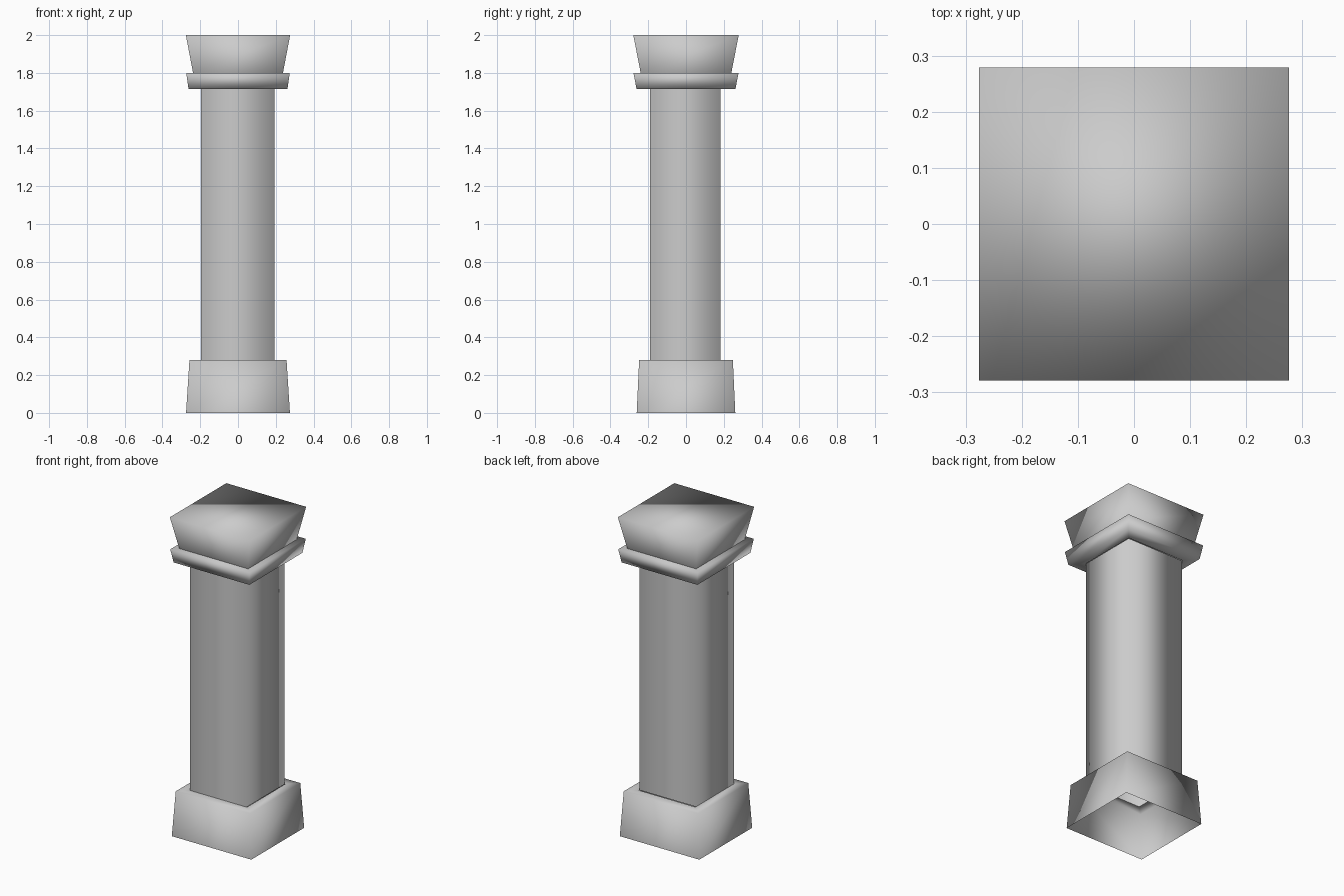
import bpy
import bmesh

cube = bpy.data.objects.get("Cube")
if cube:
    bpy.data.objects.remove(cube, do_unlink=True)

stone = bpy.data.materials.new("grey stone")
stone.use_nodes = True
stone.diffuse_color = (0.6, 0.6, 0.6, 1)
stone.node_tree.nodes["Principled BSDF"].inputs["Base Color"].default_value = (0.6, 0.6, 0.6, 1)


def square_part(name, rings, closed_top=False, centre=(0, 0)):
    """Skin square rings of (half x, half y, z) into one smooth part."""
    bm = bmesh.new()
    loops = []
    for hx, hy, z in rings:
        loops.append([bm.verts.new((centre[0] + sx * hx, centre[1] + sy * hy, z))
                      for sx, sy in ((-1, -1), (1, -1), (1, 1), (-1, 1))])
    for low, high in zip(loops, loops[1:]):
        for i in range(4):
            j = (i + 1) % 4
            bm.faces.new((low[i], low[j], high[j], high[i]))
    if closed_top:
        bm.faces.new(loops[-1])
    for face in bm.faces:
        face.smooth = True
    mesh = bpy.data.meshes.new(name)
    bm.to_mesh(mesh)
    bm.free()
    mesh.materials.append(stone)
    obj = bpy.data.objects.new(name, mesh)
    bpy.context.collection.objects.link(obj)
    return obj


SHAFT_X, SHAFT_Y = 0.195, 0.187

# Hollow base, open below, with a ledge around the shaft
square_part("base", [(0.275, 0.261, 0), (0.257, 0.248, 0.28), (SHAFT_X, SHAFT_Y, 0.28)])

# Hollow square shaft
square_part("shaft", [(SHAFT_X, SHAFT_Y, 0.28), (SHAFT_X, SHAFT_Y, 1.715)], centre=(-0.002, -0.004))

# Flared collar with underside and top
square_part("collar", [(SHAFT_X, SHAFT_Y, 1.715), (0.262, 0.262, 1.715),
                       (0.274, 0.278, 1.80)], closed_top=True)

# Flared cap
square_part("cap", [(0.238, 0.24, 1.80), (0.276, 0.279, 2.0)], closed_top=True)
